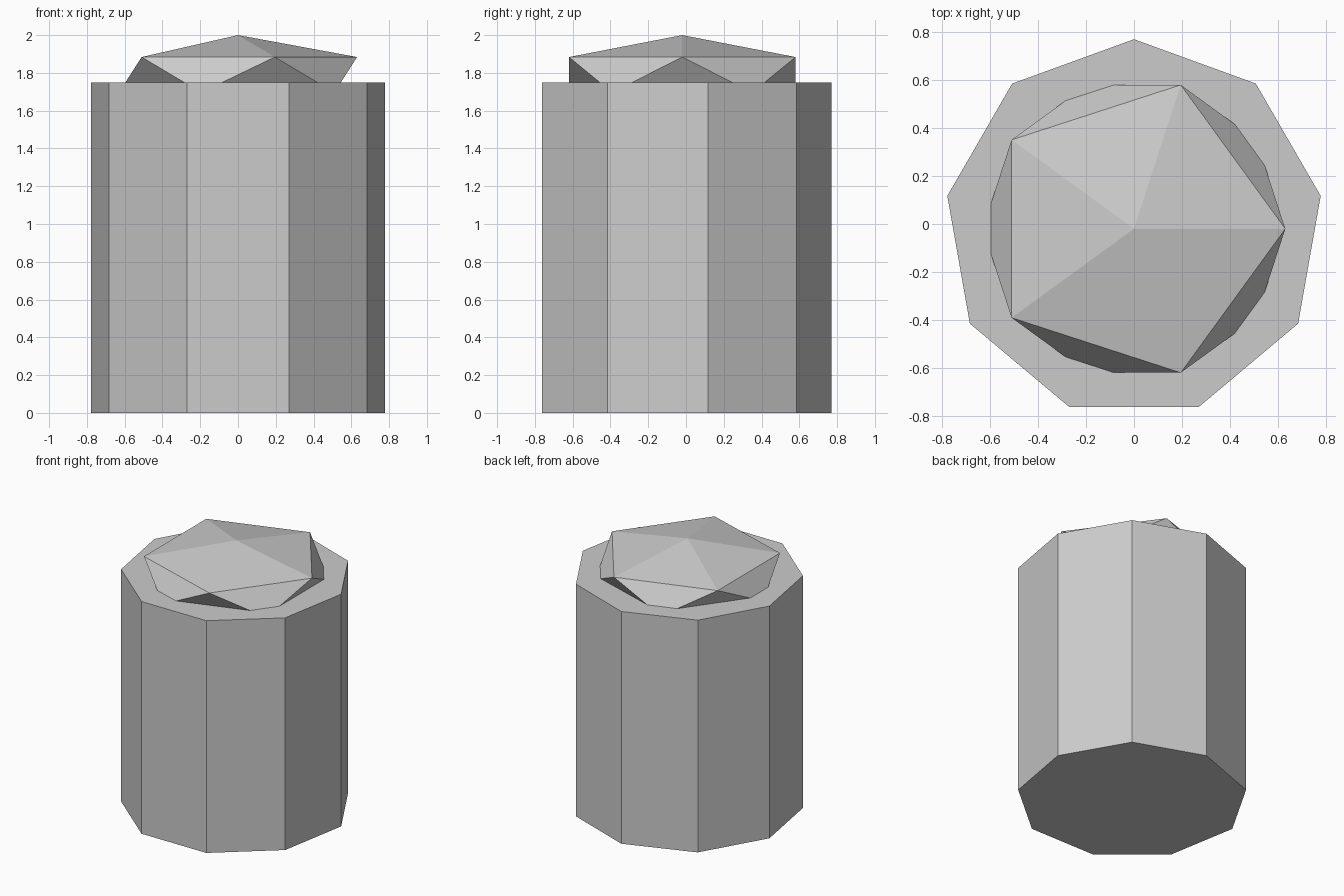
import bpy

# Remove the default cube
cube = bpy.data.objects.get("Cube")
if cube:
    bpy.data.objects.remove(cube, do_unlink=True)

CENTRE_Y = -0.02
BODY_HEIGHT = 1.75

# Single flat grey
grey = bpy.data.materials.new("light_grey")
grey.use_nodes = True
colour = (0.6, 0.6, 0.6, 1.0)
grey.diffuse_color = colour
bsdf = next(n for n in grey.node_tree.nodes if n.type == "BSDF_PRINCIPLED")
bsdf.inputs["Base Color"].default_value = colour


def finish(name):
    obj = bpy.context.object
    obj.name = name
    obj.data.name = name
    obj.data.materials.append(grey)
    return obj


# Nine-sided body, one corner pointing to the back
bpy.ops.mesh.primitive_cylinder_add(
    vertices=9, radius=0.79, depth=BODY_HEIGHT,
    location=(0, CENTRE_Y, BODY_HEIGHT / 2))
finish("body")

# Flattened twenty-sided cap, sunk into the top of the body
bpy.ops.mesh.primitive_ico_sphere_add(
    subdivisions=1, radius=1, location=(0, CENTRE_Y, 1.79))
cap = finish("faceted_cap")
cap.scale = (0.705, 0.705, 0.21)
